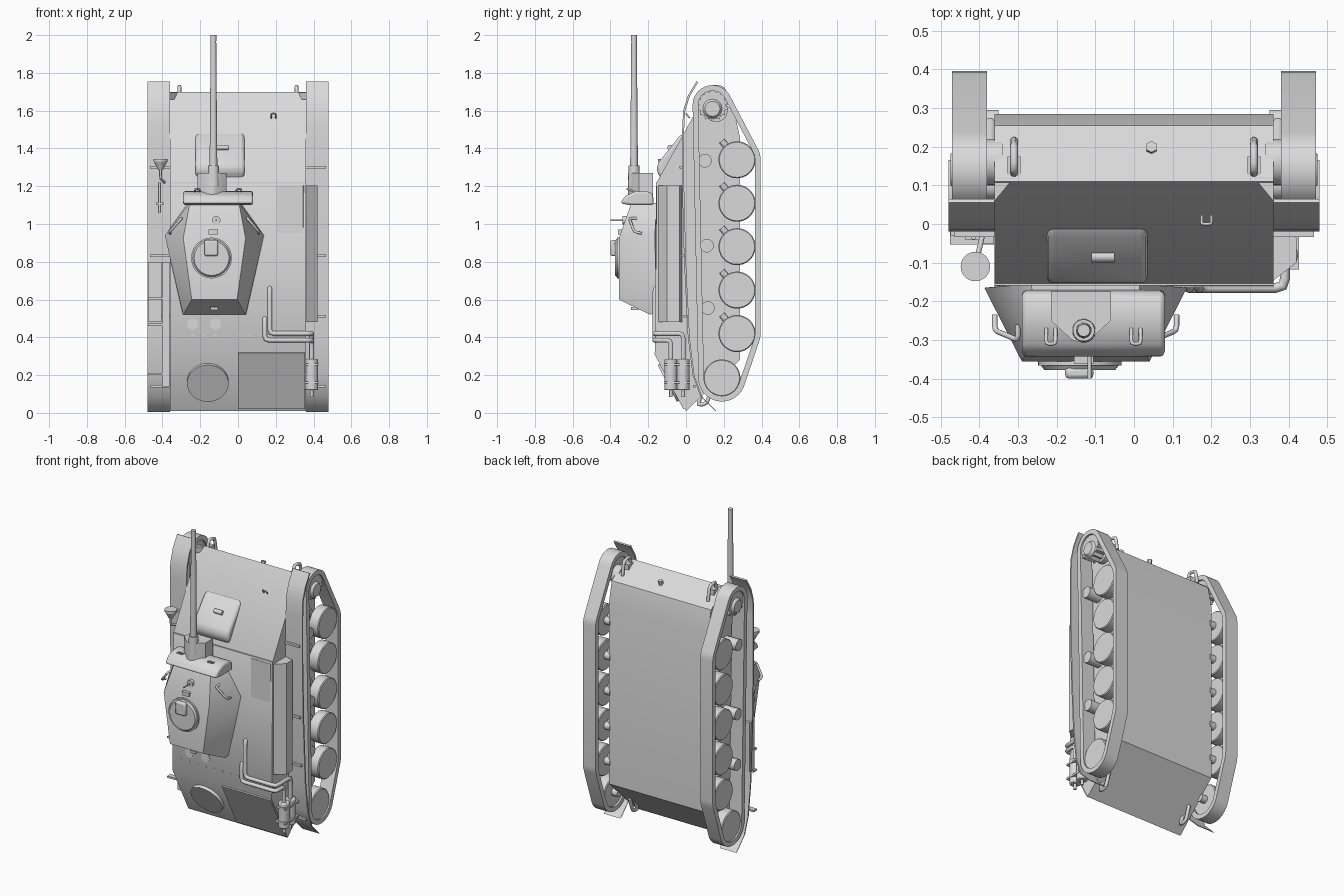
import bpy, bmesh, math
from mathutils import Vector
from mathutils.geometry import convex_hull_2d

cube = bpy.data.objects.get("Cube")
if cube:
    bpy.data.objects.remove(cube, do_unlink=True)

GREY = (0.7, 0.7, 0.7, 1)
mat = bpy.data.materials.new("plain grey")
mat.use_nodes = True
mat.diffuse_color = GREY
mat.node_tree.nodes["Principled BSDF"].inputs["Base Color"].default_value = GREY


def finish(name, bm):
    bmesh.ops.recalc_face_normals(bm, faces=bm.faces)
    me = bpy.data.meshes.new(name)
    bm.to_mesh(me)
    bm.free()
    ob = bpy.data.objects.new(name, me)
    bpy.context.collection.objects.link(ob)
    me.materials.append(mat)
    bpy.ops.object.select_all(action='DESELECT')
    bpy.context.view_layer.objects.active = ob
    ob.select_set(True)
    bpy.ops.object.shade_smooth_by_angle(angle=math.radians(32))
    return ob


def bevel(ob, width, segments=2):
    m = ob.modifiers.new("bevel", 'BEVEL')
    m.width, m.segments, m.limit_method = width, segments, 'ANGLE'


def prism(name, pts, lo, hi, axis='X', inner=None):
    """Extrude a profile: (y, z) along X, or (x, y) along Z; inner makes a ring."""
    bm = bmesh.new()

    def loop(p, h):
        return [bm.verts.new((h, a, b) if axis == 'X' else (a, b, h)) for a, b in p]

    def bridge(a, b):
        for i in range(len(a)):
            j = (i + 1) % len(a)
            bm.faces.new((a[i], a[j], b[j], b[i]))
    o1, o2 = loop(pts, lo), loop(pts, hi)
    bridge(o1, o2)
    if inner:
        i1, i2 = loop(inner, lo), loop(inner, hi)
        for pair in ((i1, i2), (o1, i1), (o2, i2)):
            bridge(*pair)
    else:
        bm.faces.new(o1)
        bm.faces.new(o2)
    return finish(name, bm)


def box(name, x0, x1, y0, y1, z0, z1):
    return prism(name, [(y0, z0), (y1, z0), (y1, z1), (y0, z1)], x0, x1)


def cyl(name, a, b, r1, r2=None, seg=32):
    a, b = Vector(a), Vector(b)
    bm = bmesh.new()
    bmesh.ops.create_cone(bm, cap_ends=True, segments=seg, radius1=r1,
                          radius2=r1 if r2 is None else r2, depth=(b - a).length)
    bm.transform((b - a).to_track_quat('Z', 'Y').to_matrix().to_4x4())
    bmesh.ops.translate(bm, verts=bm.verts, vec=(a + b) / 2)
    return finish(name, bm)


def pipe(name, pts, r):
    cu = bpy.data.curves.new(name, 'CURVE')
    cu.dimensions, cu.bevel_depth, cu.bevel_resolution = '3D', r, 3
    cu.use_fill_caps = True
    sp = cu.splines.new('POLY')
    # round each bend with a short chamfered corner
    v = [Vector(p) for p in pts]
    path = [v[0]]
    for p, q, s in zip(v, v[1:], v[2:]):
        d1, d2 = (p - q).normalized() * r * 1.8, (s - q).normalized() * r * 1.8
        path += [q + d1, q + (d1 + d2) * 0.22, q + d2]
    path.append(v[-1])
    sp.points.add(len(path) - 1)
    for pt, c in zip(sp.points, path):
        pt.co = (*c, 1)
    sp.use_smooth = True
    ob = bpy.data.objects.new(name, cu)
    bpy.context.collection.objects.link(ob)
    cu.materials.append(mat)


# Hull
prism("hull", [(.11, 1.70), (.255, 1.60), (.285, 1.46), (.285, .28), (0, .01),
               (-.165, .325), (-.155, 1.22)], -.36, .36)
box("deck_seam", -.36, .36, -.159, -.15, 1.215, 1.223)
hatch = prism("driver_hatch", [(.01, 1.49), (-.035, 1.465), (-.15, 1.32), (-.155, 1.28),
                               (-.13, 1.235), (-.08, 1.3)], -.225, .035)
bevel(hatch, .02)
cyl("hatch_slot", (-.11, -.085, 1.405), (-.05, -.085, 1.405), .014, seg=12)
nr = Vector((0, -.886, -.464))


def on_rear(x, z):
    return Vector((x, -.165 * (z - .01) / .315, z))


p = on_rear(-.16, .165)
cyl("rear_round_hatch", p, p + nr * .02, .11, seg=40)
b1, b2 = on_rear(0, .025), on_rear(0, .32)
prism("rear_access_plate", [b1[1:], b2[1:], (b2 + nr * .008)[1:], (b1 + nr * .008)[1:]], 0, .355)
for i in range(10):
    x = -.3 + i * .06
    cyl("deck_bolt", (x, -.15, .41), (x, -.167, .41), .006, seg=8)
for x in (-.24, -.12):
    cyl("deck_cap", (x, -.155, .47), (x, -.166, .47), .03, seg=24)
cyl("nose_bolt", (.045, .19, 1.62), (.045, .2, 1.665), .015, seg=6)
pipe("glacis_handle", [(.175, .02, 1.56), (.175, .0, 1.585), (.2, .0, 1.585), (.2, .02, 1.56)], .004)

# Fender and running gear, repeated on both sides
WHEELS = [(.27, 1.34 - .23 * i) for i in range(5)]
SPROCKET, IDLER = (.14, 1.63), (.19, .185)
circles = [(SPROCKET, .105), (IDLER, .125), (WHEELS[0], .125), (WHEELS[-1], .125)]
rim = [(c, r, math.tau * k / 32) for c, r in circles for k in range(32)]


def around(c, r, t):
    return (c[0] + r * math.cos(t), c[1] + r * math.sin(t))


order = convex_hull_2d([around(*e) for e in rim])
track_out = [around(*rim[i]) for i in order]
track_in = [around(rim[i][0], rim[i][1] - .03, rim[i][2]) for i in order]
fender = [(.055, 1.755), (.01, 1.68), (-.015, 1.6), (-.02, 1.5), (-.02, 1.2), (-.01, .8),
          (.01, .4), (.035, .2), (.075, .09), (.155, .01)]
fender += [(y + .01, z - .004) for y, z in reversed(fender)]
teeth = [around(SPROCKET, .085 if k % 2 else .07, math.tau * k / 28) for k in range(28)]

for s, side in ((-1, "right"), (1, "left")):
    prism(side + "_track", track_out, s * .38, s * .47, inner=track_in)
    prism(side + "_fender", fender, s * .36, s * .48)
    prism(side + "_sprocket", teeth, s * .39, s * .46)
    y, z = SPROCKET
    cyl(side + "_sprocket_hub", (s * .455, y, z - .02), (s * .475, y, z - .02), .055, .04, seg=16)
    cyl(side + "_final_drive", (s * .34, y + .02, z - .03), (s * .392, y + .02, z - .03), .06)
    for y, z in WHEELS + [IDLER]:
        w = cyl(side + "_wheel", (s * .39, y, z), (s * .462, y, z), .098, seg=40)
        bevel(w, .005, 1)
        cyl(side + "_axle", (s * .35, y, z), (s * .4, y, z), .025, seg=16)
        if z > .3:
            pipe(side + "_swing_arm", [(s * .372, y - .08, z + .1), (s * .372, y, z)], .018)
    for y, z in ((.1, 1.335), (.11, .885), (.115, .555)):
        cyl(side + "_return_roller", (s * .36, y, z), (s * .455, y, z), .036, seg=20)
    # Fender brackets, gussets and tow hooks
    for z, y in ((1.3, -.02), (.83, -.012), (.51, .002), (.14, .05)):
        box(side + "_fender_bracket", s * .36, s * .465, y - .014, y, z - .006, z + .008)
    prism(side + "_front_gusset", [(s * .36, .06), (s * .31, .12), (s * .36, .12)], 1.66, 1.695, 'Z')
    x = s * .31
    pipe(side + "_front_hook", [(x, .13, 1.68), (x, .14, 1.73), (x, .2, 1.72), (x, .215, 1.63)], .01)
    box(side + "_hook_base", x - .017, x + .017, .125, .175, 1.63, 1.69)
    pipe(side + "_rear_hook", [(x, .08, .09), (x, .06, .04), (x, .11, .05), (x, .14, .14)], .011)

# Stowage on the fenders
prism("engine_side_box", [(.2, -.1), (.2, -.15), (.205, -.158), (.345, -.158), (.42, -.1),
                          (.42, -.035), (.36, -.02)], .48, 1.205, 'Z')
box("fender_long_box", -.475, -.405, -.03, .02, .48, .8)
box("fender_narrow_box", -.402, -.362, -.05, .02, .14, .8)
for z in (.2, .46, .6):
    box("tool_strap", -.476, -.362, -.053, -.02, z, z + .012)
pipe("tool_rod", [(-.415, -.035, 1.06), (-.415, -.035, 1.22)], .006)
box("tool_head", -.435, -.395, -.042, -.02, 1.1, 1.115)

# Headlamp
cyl("headlamp_shell", (-.41, -.11, 1.285), (-.41, -.11, 1.33), .012, .036)
cyl("headlamp_rim", (-.41, -.11, 1.33), (-.41, -.11, 1.345), .038)
pipe("headlamp_stalk", [(-.41, -.11, 1.3), (-.41, -.11, 1.24), (-.39, -.02, 1.22)], .007)

# Exhaust pipes and mufflers
for y, z, x, top in ((-.015, .42, .168, .66), (-.08, .385, .142, .5)):
    m = cyl("muffler", (.39, y, .12), (.39, y, .285), .034, seg=24)
    bevel(m, .006)
    cyl("muffler_tail", (.39, y, .085), (.39, y, .12), .009, seg=12)
    pipe("exhaust_pipe", [(.39, y, .28), (.39, y, z), (.39, -.165, z), (x, -.165, z),
                          (x, -.165, top), (x, -.14, top + .012)], .013)
for z in (.155, .25):
    box("muffler_strap", .352, .427, -.117, .022, z, z + .012)

# Turret, hulled from a wide base and a narrow roof
CX = -.125
bm = bmesh.new()
for hx, y, z in ((.14, -.155, 1.11), (.262, -.165, .94), (.17, -.155, .53), (.165, -.19, .52),
                 (.13, -.29, 1.11), (.165, -.355, .925), (.12, -.355, .6)):
    for s in (-1, 1):
        bm.verts.new((CX + s * hx, y, z))
bmesh.ops.convex_hull(bm, input=bm.verts)
bmesh.ops.dissolve_limit(bm, angle_limit=.03, verts=bm.verts, edges=bm.edges)
finish("turret", bm)
for s in (-1, 1):
    x = CX + s * .215
    pipe("turret_handle", [(x + s * .02, -.235, .95), (x + s * .02, -.275, .96),
                           (x - s * .04, -.3, 1.03), (x - s * .04, -.26, 1.03)], .007)
box("rear_port", CX - .02, CX + .02, -.29, -.25, .545, .56)

# Cupola hatch, periscope and roof fittings
cyl("cupola_ring", (-.14, -.34, .82), (-.14, -.366, .82), .108, seg=40)
cyl("cupola_lid", (-.14, -.366, .82), (-.14, -.377, .82), .1, .092, seg=40)
bevel(box("periscope", -.178, -.105, -.4, -.37, .83, .915), .01)
cyl("roof_vent", (-.115, -.3, 1.02), (-.115, -.335, 1.02), .022, seg=20)
pipe("antenna_stub", [(-.115, -.32, 1.02), (-.115, -.4, 1.02)], .005)
box("roof_sight", -.155, -.105, -.36, -.33, .945, .97)

# Mantlet, gun collar and barrel
arc = [(-.17, 1.1), (-.175, 1.16), (-.21, 1.175), (-.27, 1.172), (-.32, 1.15), (-.348, 1.11), (-.3, 1.1)]
bevel(prism("mantlet", arc, -.29, .08), .012)
prism("gun_collar", [(-.215, -.175), (-.06, -.175), (-.06, -.25), (-.115, -.3), (-.137, -.306),
                     (-.16, -.3), (-.215, -.25)], 1.15, 1.27, 'Z')
cyl("gun_sleeve", (-.13, -.275, 1.2), (-.13, -.275, 1.31), .032, .028)
cyl("gun_barrel", (-.13, -.275, 1.25), (-.13, -.275, 2.0), .021, .0145)
cyl("muzzle_ring", (-.13, -.275, 1.97), (-.13, -.275, 2.0), .016)
for x in (-.215, .005):
    pipe("mantlet_loop", [(x - .012, -.27, 1.17), (x - .012, -.31, 1.185),
                          (x + .012, -.31, 1.185), (x + .012, -.27, 1.17)], .005)
